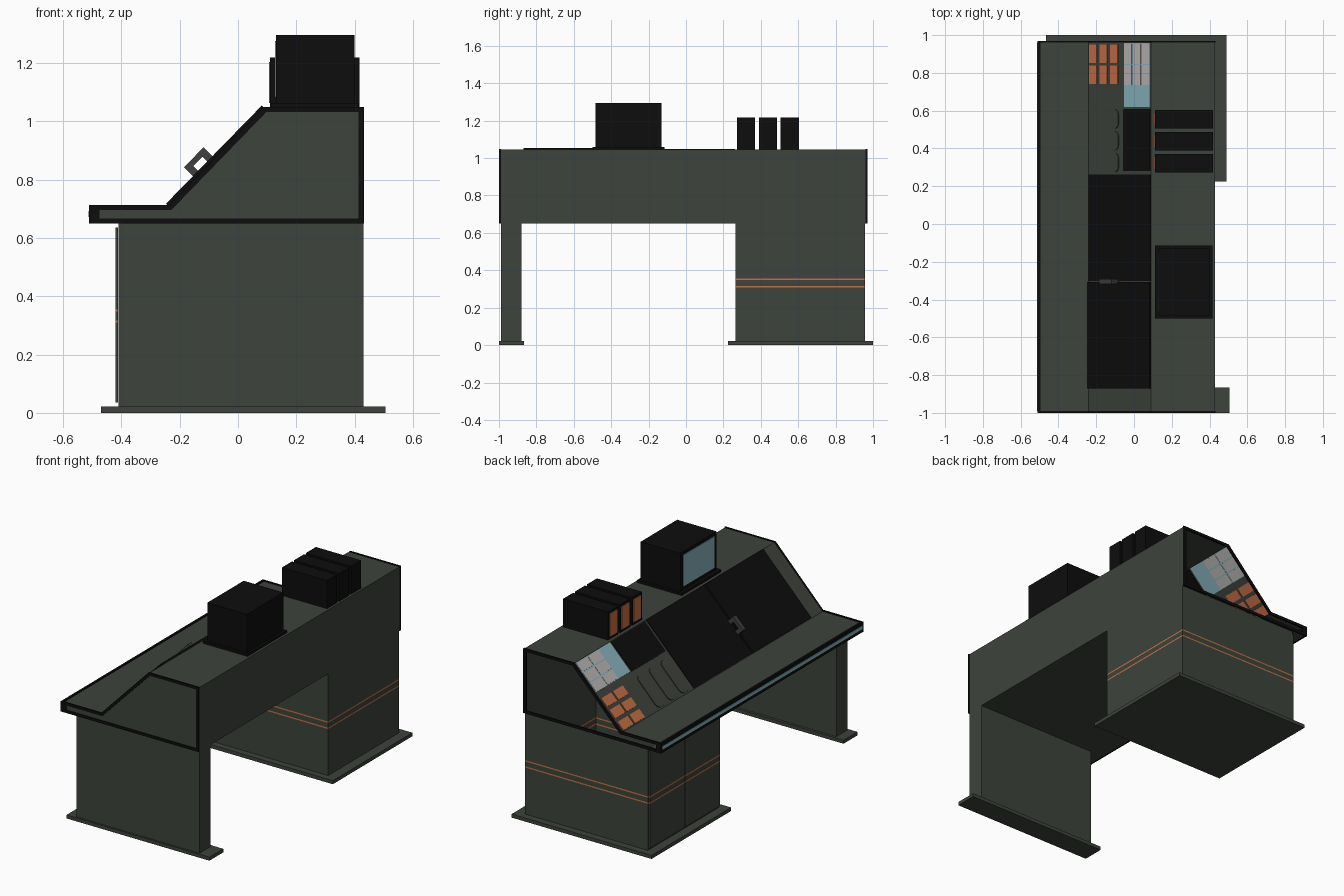
import bpy, bmesh
from mathutils import Vector

cube = bpy.data.objects.get("Cube")
if cube:
    bpy.data.objects.remove(cube, do_unlink=True)


def material(name, r, g, b):
    m = bpy.data.materials.new(name)
    m.use_nodes = True
    m.diffuse_color = (r, g, b, 1)
    bsdf = next(n for n in m.node_tree.nodes if n.type == 'BSDF_PRINCIPLED')
    bsdf.inputs["Base Color"].default_value = (r, g, b, 1)
    return m


green = material("dark green paint", 0.048, 0.056, 0.045)
black = material("black plastic", 0.004, 0.004, 0.004)
orange = material("orange", 0.56, 0.16, 0.06)
blue = material("pale blue glass", 0.25, 0.46, 0.52)
white = material("light grey key", 0.5, 0.47, 0.47)
grey = material("handle grey", 0.05, 0.05, 0.05)


def finish(name, bm, *mats):
    bmesh.ops.recalc_face_normals(bm, faces=bm.faces)
    me = bpy.data.meshes.new(name)
    bm.to_mesh(me)
    bm.free()
    for m in mats:
        me.materials.append(m)
    ob = bpy.data.objects.new(name, me)
    bpy.context.collection.objects.link(ob)
    return ob


def loop(bm, profile, y):
    return [bm.verts.new((x, y, z)) for x, z in profile]


def bridge(bm, a, b, closed=True):
    n = len(a)
    return [bm.faces.new((a[i], a[(i + 1) % n], b[(i + 1) % n], b[i]))
            for i in range(n if closed else n - 1)]


def prism(name, profile, y0, y1, mat, round_dir=None, radius=0.0):
    """Extrude an xz profile along y, optionally rounding edges along one direction."""
    bm = bmesh.new()
    a, b = loop(bm, profile, y0), loop(bm, profile, y1)
    bridge(bm, a, b)
    bm.faces.new(a)
    bm.faces.new(b)
    if round_dir:
        edges = [e for e in bm.edges
                 if abs((e.verts[0].co - e.verts[1].co).normalized().dot(round_dir)) > 0.99]
        bmesh.ops.bevel(bm, geom=edges, offset=radius, segments=4, profile=0.5, affect='EDGES')
    return finish(name, bm, mat)


def box(name, x0, x1, y0, y1, z0, z1, mat):
    return prism(name, [(x0, z0), (x1, z0), (x1, z1), (x0, z1)], y0, y1, mat)


def sheet(name, profile, y0, y1, mat):
    bm = bmesh.new()
    bridge(bm, loop(bm, profile, y0), loop(bm, profile, y1), closed=False)
    return finish(name, bm, mat)


def ring(name, outer, inner, y0, y1, mat):
    bm = bmesh.new()
    loops = [loop(bm, p, y) for p, y in ((outer, y0), (outer, y1), (inner, y1), (inner, y0))]
    for i in range(4):
        bridge(bm, loops[i], loops[(i + 1) % 4])
    return finish(name, bm, mat)


def striped(name, x0, x1, y0, y1, z0, z1, capped):
    """Upright walls with two thin orange bands running around them."""
    bm = bmesh.new()
    levels = [z0, 0.309, 0.317, 0.347, 0.355, z1]
    rows = [[bm.verts.new((x, y, z)) for x, y in ((x0, y0), (x1, y0), (x1, y1), (x0, y1))]
            for z in levels]
    for i in range(len(rows) - 1):
        for f in bridge(bm, rows[i], rows[i + 1]):
            f.material_index = i % 2
    if capped:
        bm.faces.new(rows[0])
        bm.faces.new(rows[-1])
    return finish(name, bm, green, orange)


# Sloped control face: from its lower edge to its upper edge
LOW, HIGH = Vector((-0.24, 0.707)), Vector((0.09, 1.045))
ALONG = (HIGH - LOW).normalized()
NORMAL = Vector((-ALONG.y, ALONG.x))


def on_slope(x, off):
    p = LOW + (HIGH - LOW) * ((x - LOW.x) / (HIGH.x - LOW.x)) + NORMAL * off
    return (p.x, p.y)


def slope_plate(name, x0, x1, y0, y1, top, mat, bottom=-0.002, radius=0.0):
    profile = [on_slope(x0, bottom), on_slope(x1, bottom), on_slope(x1, top), on_slope(x0, top)]
    direction = Vector((NORMAL.x, 0, NORMAL.y)) if radius else None
    return prism(name, profile, y0, y1, mat, direction, radius)


# Desk casing: thin skin, open at the control end
sheet("desk_skin", [(-0.5, 0.707), tuple(LOW), tuple(HIGH), (0.43, 1.045), (0.43, 0.65)],
      -0.992, 0.962, green)
sheet("desk_underside", [(-0.5, 0.651), (0.43, 0.651)], -0.992, 0.265, green)
sheet("overhang_underside", [(-0.5, 0.651), (-0.41, 0.651)], 0.265, 0.962, green)

# Black end trims and closed end panel
outer = [(-0.51, 0.65), (0.432, 0.65), (0.432, 1.049), (0.088, 1.049), (-0.236, 0.713), (-0.51, 0.713)]
inner = [(-0.475, 0.667), (0.413, 0.667), (0.413, 1.032), (0.098, 1.032), (-0.228, 0.696), (-0.475, 0.696)]
ring("near_end_trim", outer, inner, -1.0, -0.99, black)
ring("far_end_trim", outer, inner, 0.96, 0.97, black)
prism("end_panel", inner, -0.995, -0.992, green)

# Front edge with a blue light strip
box("front_edge", -0.51, -0.496, -0.995, 0.965, 0.651, 0.713, black)
box("front_light_strip", -0.513, -0.509, -0.99, 0.96, 0.672, 0.692, blue)

# Pedestal, doors, leg and feet
striped("pedestal", -0.41, 0.43, 0.265, 0.957, 0.02, 0.65, False)
for i, (y0, y1) in enumerate(((0.27, 0.609), (0.614, 0.953))):
    striped(f"pedestal_door_{i + 1}", -0.42, -0.411, y0, y1, 0.035, 0.635, True)
box("leg", -0.41, 0.43, -0.99, -0.88, 0.02, 0.65, green)
box("pedestal_foot", -0.465, 0.49, 0.225, 1.0, 0.0, 0.022, green)
box("leg_foot", -0.47, 0.505, -1.0, -0.865, 0.0, 0.022, green)

# Large black panels with a handle over the seam
slope_plate("fixed_cover", -0.238, 0.09, -0.302, 0.263, 0.004, black)
slope_plate("raised_cover", -0.238, 0.09, -0.87, -0.306, 0.012, black)
for i, x in enumerate((-0.137, -0.088)):
    slope_plate(f"handle_post_{i + 1}", x - 0.009, x + 0.009, -0.318, -0.29, 0.055, grey)
slope_plate("handle_grip", -0.146, -0.079, -0.318, -0.29, 0.055, grey, bottom=0.035)

# Black display and rounded keys
slope_plate("small_display", -0.055, 0.088, 0.28, 0.608, 0.004, black)
for i in range(3):
    y = 0.275 + i * 0.115
    slope_plate(f"round_key_{i + 1}", -0.233, -0.08, y, y + 0.102, 0.005, green, radius=0.03)

# Blue key panel with light keys, and orange keys
slope_plate("key_panel", -0.052, 0.088, 0.62, 0.957, 0.003, blue, bottom=-0.003)
for col in range(3):
    for row in range(2):
        x, y = -0.05 + col * 0.047, 0.735 + row * 0.113
        slope_plate(f"light_key_{col}_{row}", x, x + 0.041, y, y + 0.106, 0.005, white, bottom=-0.005)
        x = -0.235 + col * 0.056
        slope_plate(f"orange_key_{col}_{row}", x, x + 0.04, y + 0.005, y + 0.103, 0.005, orange,
                    bottom=-0.005)

# Monitor
box("monitor_base", 0.11, 0.415, -0.5, -0.115, 1.045, 1.06, black)
box("monitor", 0.13, 0.4, -0.485, -0.13, 1.06, 1.295, black)
box("monitor_screen", 0.126, 0.131, -0.46, -0.155, 1.082, 1.275, blue)

# Three upright units with orange faces
for i in range(3):
    y = 0.273 + i * 0.1165
    box(f"upright_unit_{i + 1}", 0.11, 0.417, y, y + 0.097, 1.045, 1.218, black)
    box(f"unit_face_{i + 1}", 0.106, 0.111, y + 0.012, y + 0.085, 1.062, 1.203, orange)
